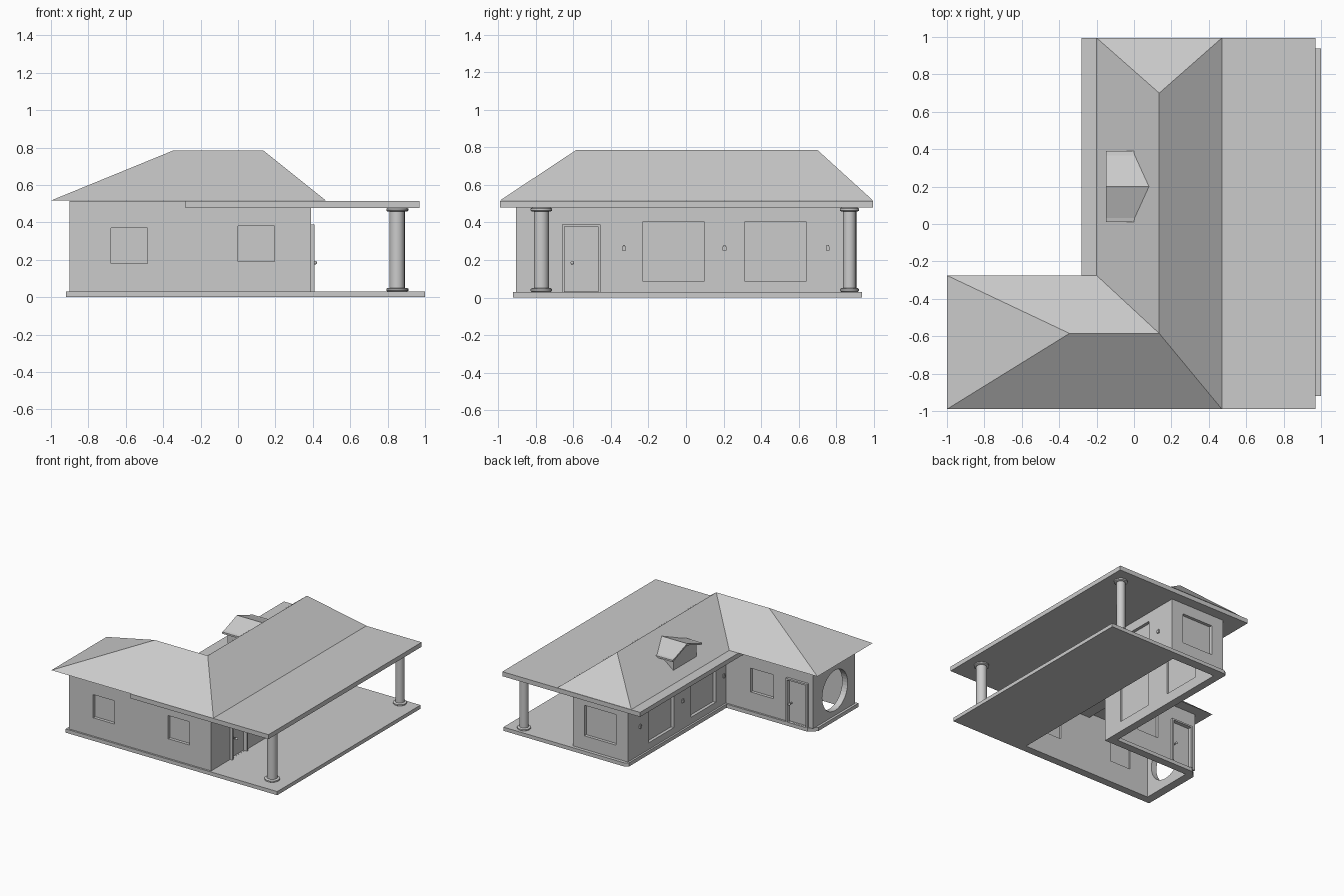
import bpy, bmesh, math
from mathutils import Vector

if "Cube" in bpy.data.objects:
    bpy.data.objects.remove(bpy.data.objects["Cube"], do_unlink=True)

plaster = bpy.data.materials.new("light_grey")
plaster.use_nodes = True
GREY = (0.6, 0.6, 0.6, 1)
plaster.diffuse_color = GREY
plaster.node_tree.nodes["Principled BSDF"].inputs["Base Color"].default_value = GREY


def finish(name, bm):
    bmesh.ops.recalc_face_normals(bm, faces=bm.faces)
    me = bpy.data.meshes.new(name)
    bm.to_mesh(me)
    bm.free()
    me.materials.append(plaster)
    ob = bpy.data.objects.new(name, me)
    bpy.context.collection.objects.link(ob)
    return ob


def mesh(name, points, faces):
    bm = bmesh.new()
    vs = [bm.verts.new(p) for p in points]
    for f in faces:
        bm.faces.new([vs[i] for i in f])
    return finish(name, bm)


def prism(name, outline, z0, z1):
    bm = bmesh.new()
    face = bm.faces.new([bm.verts.new((x, y, z0)) for x, y in outline])
    top = bmesh.ops.extrude_face_region(bm, geom=[face])["geom"]
    verts = [v for v in top if isinstance(v, bmesh.types.BMVert)]
    bmesh.ops.translate(bm, verts=verts, vec=(0, 0, z1 - z0))
    return finish(name, bm)


def box(name, x0, x1, y0, y1, z0, z1):
    return prism(name, [(x0, y0), (x1, y0), (x1, y1), (x0, y1)], z0, z1)


def cut(target, cutter):
    mod = target.modifiers.new("opening", 'BOOLEAN')
    mod.operation = 'DIFFERENCE'
    mod.solver = 'EXACT'
    mod.object = cutter
    cutter.hide_render = True
    cutter.hide_viewport = True
    cutter.display_type = 'WIRE'


def shade(ob):
    bpy.ops.object.select_all(action='DESELECT')
    ob.select_set(True)
    bpy.context.view_layer.objects.active = ob
    bpy.ops.object.shade_smooth_by_angle(angle=math.radians(40))


def lathe(name, x, y, profile, steps=32):
    bm = bmesh.new()
    rings = [[bm.verts.new((x + r * math.cos(a), y + r * math.sin(a), z))
              for a in (i * math.tau / steps for i in range(steps))] for r, z in profile]
    for lo, hi in zip(rings, rings[1:]):
        for i in range(steps):
            j = (i + 1) % steps
            bm.faces.new((lo[i], lo[j], hi[j], hi[i]))
    bm.faces.new(rings[0])
    bm.faces.new(rings[-1])
    shade(finish(name, bm))


# House shell on an L-shaped plan, open underneath
WEST, EAST, WING, FRONT, BACK, NOOK = -0.11, 0.39, -0.9, -0.905, 0.91, -0.36
T = 0.05


def plan(d):
    return [(WING + d, FRONT + d), (EAST - d, FRONT + d), (EAST - d, BACK - d),
            (WEST + d, BACK - d), (WEST + d, NOOK - d), (WING + d, NOOK - d)]


walls = prism("walls", plan(0), 0.03, 0.515)
interior = prism("interior_cutter", plan(T), -0.1, 0.6)
cut(walls, interior)

# Foundation and porch floor
floor = prism("porch_floor", [(-0.92, -0.92), (1, -0.92), (1, 0.937), (WEST + 0.015, 0.937),
              (WEST - 0.015, 0.92), (WEST - 0.015, -0.345), (-0.86, -0.345), (-0.92, -0.4)], 0, 0.03)
cut(floor, interior)


# A wall is its outward direction and its plane; u runs along it, d outwards
def slab(name, wall, u0, u1, d0, d1, z0, z1):
    axis, sign, plane = wall
    a, b = sorted((plane + sign * d0, plane + sign * d1))
    return box(name, a, b, u0, u1, z0, z1) if axis == "x" else box(name, u0, u1, a, b, z0, z1)


east, west = ("x", 1, EAST), ("x", -1, WEST)
front, back, nook = ("y", -1, FRONT), ("y", 1, BACK), ("y", 1, NOOK)


def window(name, wall, u0, u1, z0, z1):
    cut(walls, slab(name + "_cutter", wall, u0, u1, -0.1, 0.05, z0, z1))
    slab(name + "_pane", wall, u0, u1, -0.035, -0.025, z0, z1)


window("front_right_window", front, -0.68, -0.485, 0.18, 0.37)
window("front_left_window", front, 0, 0.195, 0.19, 0.38)
window("back_window", back, 0, 0.285, 0.14, 0.39)
window("nook_window", nook, -0.54, -0.335, 0.18, 0.375)
for side, wall in (("porch", east), ("yard", west)):
    window(side + "_window_a", wall, -0.23, 0.095, 0.085, 0.405)
    window(side + "_window_b", wall, 0.315, 0.64, 0.085, 0.405)
    for y in (-0.33, 0.205, 0.755):
        slab(side + "_lamp", wall, y - 0.01, y + 0.01, 0, 0.012, 0.25, 0.272)
        slab(side + "_lamp_cap", wall, y - 0.006, y + 0.006, 0, 0.009, 0.272, 0.28)


# Doors with frame, recessed leaf and knob
def door(name, wall, u0, u1, knob):
    w, top = 0.013, 0.39
    cut(walls, slab(name + "_cutter", wall, u0 + w, u1 - w, -0.1, 0.05, 0.031, top - w))
    slab(name + "_leaf", wall, u0 + w, u1 - w, -0.03, -0.012, 0.03, top - w)
    slab(name + "_jamb", wall, u0, u0 + w, -0.03, 0.02, 0.03, top)
    slab(name + "_jamb", wall, u1 - w, u1, -0.03, 0.02, 0.03, top)
    slab(name + "_lintel", wall, u0 + w, u1 - w, -0.03, 0.02, top - w, top)
    slab(name + "_knob_stem", wall, knob - 0.004, knob + 0.004, -0.012, 0.02, 0.181, 0.189)
    axis, sign, plane = wall
    out = plane + sign * 0.022
    bm = bmesh.new()
    bmesh.ops.create_uvsphere(bm, u_segments=12, v_segments=8, radius=0.01)
    spot = (out, knob, 0.185) if axis == "x" else (knob, out, 0.185)
    bmesh.ops.translate(bm, verts=bm.verts, vec=spot)
    shade(finish(name + "_knob", bm))


door("porch_door", east, -0.66, -0.455, -0.605)
door("nook_door", nook, -0.86, -0.665, -0.7)

# Round opening in the end of the wing
bm = bmesh.new()
bmesh.ops.create_cone(bm, cap_ends=True, segments=40, radius1=0.165, radius2=0.165, depth=0.2)
bmesh.ops.rotate(bm, verts=bm.verts, matrix=Vector((0, 0, 1)).rotation_difference(Vector((1, 0, 0))).to_matrix())
bmesh.ops.translate(bm, verts=bm.verts, vec=(WING, -0.645, 0.235))
cut(walls, finish("round_opening_cutter", bm))

# Flat porch roof and hipped main roof
box("porch_roof", -0.28, 0.97, -0.99, 0.995, 0.478, 0.515)
E, R = 0.517, 0.785
mesh("hipped_roof",
     [(-1, -0.99, E), (0.47, -0.99, E), (0.47, 0.995, E), (-0.2, 0.995, E), (-0.2, -0.275, E),
      (-1, -0.275, E), (-0.345, -0.585, R), (0.135, -0.585, R), (0.135, 0.7, R)],
     [(0, 1, 7, 6), (1, 2, 8, 7), (2, 3, 8), (3, 4, 7, 8), (4, 5, 6, 7), (5, 0, 6),
      (5, 4, 3, 2, 1, 0)])

# Dormer: gabled body, then a thin roof with flared eaves
X0, MID = -0.15, 0.2
body = [(-0.15, 0.53), (0.15, 0.53), (0.15, 0.68), (0, 0.73), (-0.15, 0.68)]
mesh("dormer_body",
     [(x, MID + u, z) for x in (-0.13, 0) for u, z in body],
     [range(5), range(5, 10)] + [(i, (i + 1) % 5, (i + 1) % 5 + 5, i + 5) for i in range(5)])
section = [(-0.19, 0.676, 0), (-0.167, 0.68, 0.005), (0, 0.741, 0.08), (0.167, 0.68, 0.005), (0.19, 0.676, 0)]
bm = bmesh.new()
grid = [[[bm.verts.new((x, MID + u, z - drop)) for x in (X0, xe)] for u, z, xe in section]
        for drop in (0, 0.014)]
for layer in grid:
    for a, b in zip(layer, layer[1:]):
        bm.faces.new((a[0], a[1], b[1], b[0]))
for end in (0, 1):
    for i in range(4):
        bm.faces.new((grid[0][i][end], grid[0][i + 1][end], grid[1][i + 1][end], grid[1][i][end]))
for i in (0, 4):
    bm.faces.new((grid[0][i][0], grid[0][i][1], grid[1][i][1], grid[1][i][0]))
finish("dormer_roof", bm)

# Porch columns with rounded base and capital
for name, x, y, r in (("front_column", 0.85, -0.77, 0.04), ("back_column", 0.86, 0.87, 0.034)):
    foot = [(r + 0.01, 0.03), (r + 0.017, 0.035), (r + 0.017, 0.045), (r + 0.01, 0.05), (r, 0.05)]
    lathe(name, x, y, foot + [(q, 0.508 - z) for q, z in reversed(foot)])
